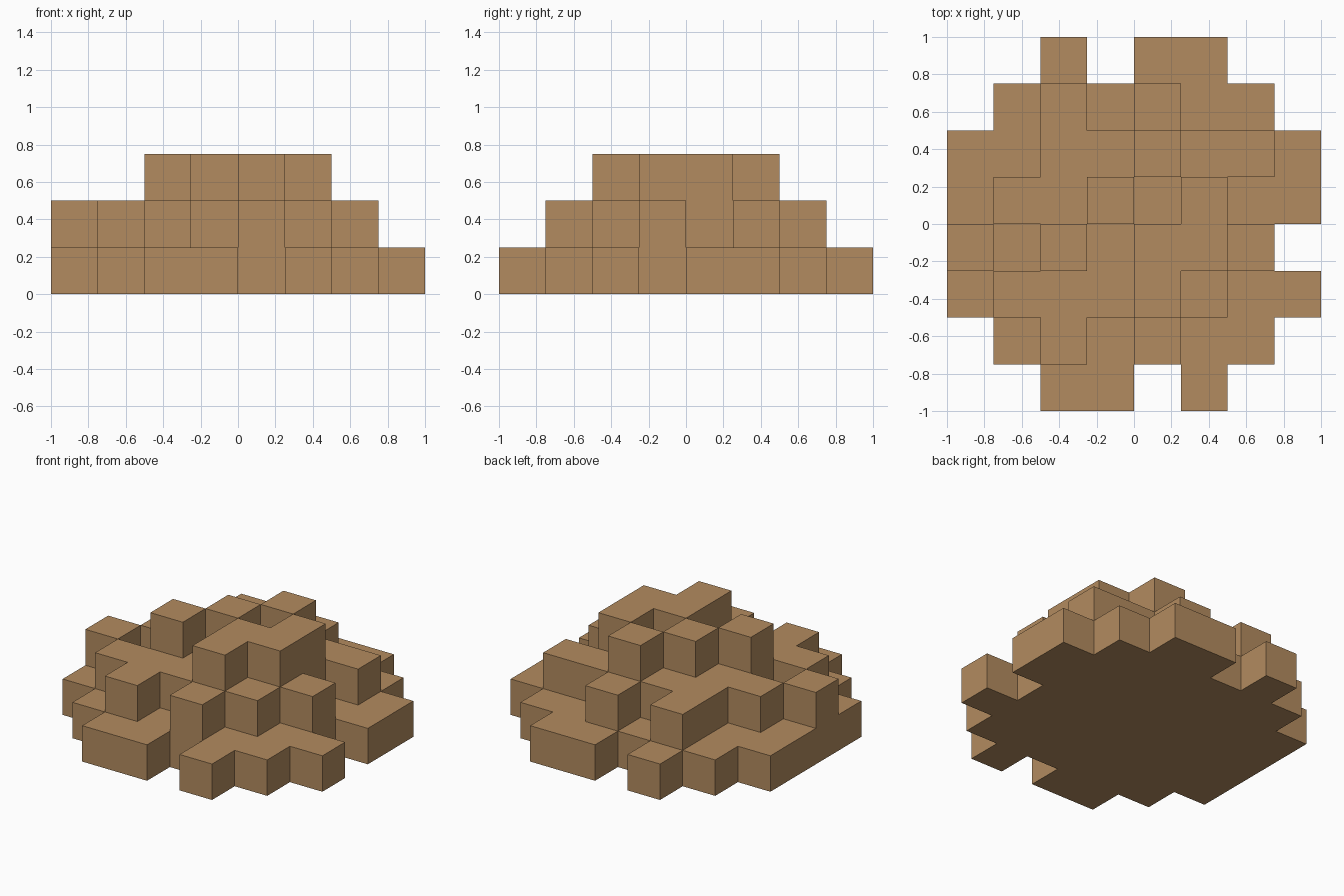
import bpy, bmesh

cube = bpy.data.objects.get("Cube")
if cube:
    bpy.data.objects.remove(cube, do_unlink=True)

STEP = 0.25
# Block counts per column, front row first, x running from -1 to 1
ROWS = ["00110100",
        "01212110",
        "12223211",
        "21323320",
        "12232311",
        "11223221",
        "01212110",
        "00101100"]


def height(i, j):
    return int(ROWS[j][i]) if 0 <= i < 8 and 0 <= j < 8 else 0


earth = bpy.data.materials.new("earth_brown")
earth.use_nodes = True
colour = (0.45, 0.26, 0.115, 1.0)
earth.diffuse_color = colour
bsdf = earth.node_tree.nodes["Principled BSDF"]
bsdf.inputs["Base Color"].default_value = colour
bsdf.inputs["Roughness"].default_value = 0.9

bm = bmesh.new()


def quad(*corners):
    bm.faces.new([bm.verts.new(((x - 4) * STEP, (y - 4) * STEP, z * STEP))
                  for x, y, z in corners])


# Outer skin of the stepped mound: tops, undersides and exposed walls
for j in range(8):
    for i in range(8):
        h = height(i, j)
        if not h:
            continue
        ring = [(i, j), (i + 1, j), (i + 1, j + 1), (i, j + 1)]
        quad(*[(x, y, h) for x, y in ring])
        quad(*[(x, y, 0) for x, y in reversed(ring)])
        for k, (dx, dy) in enumerate([(0, -1), (1, 0), (0, 1), (-1, 0)]):
            a, b = ring[k], ring[(k + 1) % 4]
            for z in range(height(i + dx, j + dy), h):
                quad((*a, z), (*b, z), (*b, z + 1), (*a, z + 1))

bmesh.ops.remove_doubles(bm, verts=bm.verts, dist=0.0001)
mesh = bpy.data.meshes.new("stepped_mound")
bm.to_mesh(mesh)
bm.free()
mesh.materials.append(earth)
mound = bpy.data.objects.new("stepped_mound", mesh)
bpy.context.collection.objects.link(mound)
